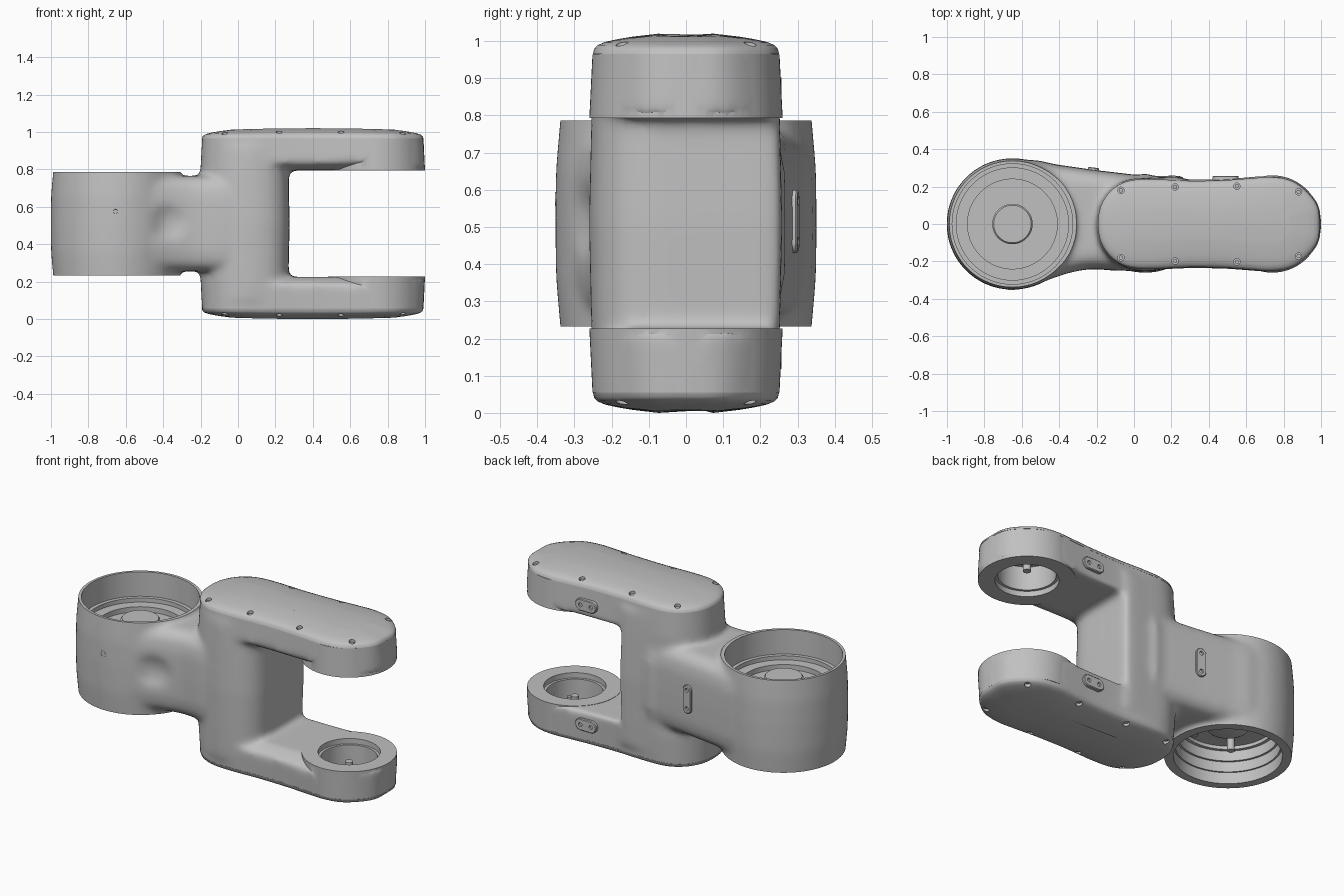
import bpy, bmesh, math
from mathutils import Matrix, Vector

if "Cube" in bpy.data.objects:
    bpy.data.objects.remove(bpy.data.objects["Cube"])

H = 1.02          # total height, the part mirrors about z = H / 2
BX, FX = -0.65, 0.74   # barrel axis and fork bore axis

grey = bpy.data.materials.new("light_grey")
grey.diffuse_color = (0.53, 0.53, 0.53, 1)
grey.use_nodes = True
grey.node_tree.nodes["Principled BSDF"].inputs["Base Color"].default_value = grey.diffuse_color


def circle(r, x=0, y=0, n=72):
    return [Vector((x + r * math.cos(2 * math.pi * i / n), y + r * math.sin(2 * math.pi * i / n))) for i in range(n)]


def smooth_loop(pts, sub=8):
    """Closed Catmull-Rom curve through the points."""
    p = [Vector(q) for q in pts]
    n, out = len(p), []
    for i in range(n):
        a, b, c, d = p[i - 1], p[i], p[(i + 1) % n], p[(i + 2) % n]
        for k in range(sub):
            t = k / sub
            out.append(0.5 * (2 * b + (c - a) * t + (2 * a - 5 * b + 4 * c - d) * t * t
                              + (3 * b - a - 3 * c + d) * t ** 3))
    return out


def slab(name, outline, levels, matrix=None):
    """Stack an anticlockwise outline through (z, inset) levels and close both ends."""
    n = len(outline)
    norms = []
    for i in range(n):
        t = (outline[(i + 1) % n] - outline[i - 1]).normalized()
        norms.append(Vector((t.y, -t.x)))
    bm = bmesh.new()
    rings = [[bm.verts.new((*(p - m * ins), z)) for p, m in zip(outline, norms)] for z, ins in levels]
    for a, b in zip(rings, rings[1:]):
        for i in range(n):
            j = (i + 1) % n
            bm.faces.new((a[i], a[j], b[j], b[i]))
    bm.faces.new(rings[0][::-1])
    bm.faces.new(rings[-1])
    bmesh.ops.recalc_face_normals(bm, faces=bm.faces)
    if matrix:
        bm.transform(matrix)
    me = bpy.data.meshes.new(name)
    bm.to_mesh(me)
    bm.free()
    me.materials.append(grey)
    ob = bpy.data.objects.new(name, me)
    bpy.context.collection.objects.link(ob)
    return ob


def lathe(name, x, y, profile, matrix=None):
    """Turned solid from (z, radius) pairs."""
    return slab(name, circle(0.5, x, y), [(z, 0.5 - r) for z, r in profile], matrix)


def activate(ob, others=()):
    bpy.ops.object.select_all(action='DESELECT')
    for o in (ob, *others):
        o.select_set(True)
    bpy.context.view_layer.objects.active = ob


def boolean(ob, tool, op='DIFFERENCE'):
    mod = ob.modifiers.new("boolean", 'BOOLEAN')
    mod.operation, mod.solver, mod.object = op, 'EXACT', tool
    activate(ob)
    bpy.ops.object.modifier_apply(modifier=mod.name)
    bpy.data.objects.remove(tool)


def both(levels):
    """The same levels for the upper side and mirrored for the lower side."""
    return (("upper", levels), ("lower", [(H - z, v) for z, v in levels]))


# Plan outline of the fork arms and covers
half = [(0.99, 0.09), (0.94, 0.166), (0.85, 0.235), (0.74, 0.257), (0.62, 0.251), (0.48, 0.241), (0.3, 0.238),
        (0.12, 0.246), (0.0, 0.243), (-0.08, 0.218), (-0.145, 0.165), (-0.187, 0.09)]
arm = smooth_loop([(0.998, 0)] + half + [(-0.2, 0)] + [(x, -y) for x, y in half[::-1]])

# Soft casting: barrel, neck, web and two arms, blended together
body = lathe("link_body", BX, 0, [(0.1, 0.325), (0.235, 0.339), (0.36, 0.35), (0.51, 0.352),
                                  (0.66, 0.35), (0.785, 0.339), (0.92, 0.325)])
neck_plan = smooth_loop([(0.15, 0), (0.1, 0.247), (0, 0.264), (-0.2, 0.288), (-0.4, 0.316), (-0.58, 0.338),
                         (-0.72, 0.22), (-0.78, 0), (-0.7, -0.2), (-0.56, -0.325), (-0.45, -0.297),
                         (-0.34, -0.262), (-0.22, -0.242), (-0.06, -0.25), (0.08, -0.22)])
low = [(0.255, 0.08), (0.27, 0.04), (0.305, 0.014), (0.37, 0.002)]
neck = slab("neck", neck_plan, low + [(H / 2, 0)] + [(H - z, v) for z, v in low[::-1]])
dent = lathe("dent", 0, 0, [(0.2 * math.sin(a), 0.2 * math.cos(a)) for a in
                            [math.radians(d) for d in range(-85, 86, 10)]],
             Matrix.Translation((-0.325, -0.438, 0.515)))
boolean(neck, dent)
# Web: sharp edge at the back of the slot, well rounded at the front
web = slab("web", smooth_loop([(0.27, 0), (0.27, 0.08), (0.27, 0.16), (0.268, 0.23), (0.25, 0.252), (0.12, 0.25),
                               (0.0, 0.243), (-0.08, 0.218), (-0.145, 0.165), (-0.187, 0.09), (-0.2, 0),
                               (-0.187, -0.09), (-0.145, -0.165), (-0.08, -0.22), (0.0, -0.25), (0.09, -0.254),
                               (0.18, -0.232), (0.24, -0.182), (0.266, -0.11)]),
           [(0.1, 0.005), (0.25, 0), (0.51, -0.006), (0.77, 0), (0.92, 0.005)])
parts = [neck, web]
square = [Vector(p) for p in ((-0.05, -0.15), (0.75, -0.15), (0.75, 0.15), (-0.05, 0.15))]
for side, lv in both([(0.795, -0.002), (0.965, 0.008), (1.06, 0.014)]):
    a = slab("arm_" + side, arm, lv)
    # sloping chamfer along the front inner edge
    s = 1 if side == "lower" else -1
    z = 0.2 if side == "lower" else H - 0.2
    m = Matrix.Translation((0, -0.215, z)) @ Matrix.Rotation(s * math.radians(24), 4, 'X')
    boolean(a, slab("chamfer", square, [(0, 0), (s * 0.15, 0)], m))
    parts.append(a)
activate(body, parts)
bpy.ops.object.join()
rem = body.modifiers.new("blend", 'REMESH')
rem.mode, rem.voxel_size = 'VOXEL', 0.014
bpy.ops.object.modifier_apply(modifier=rem.name)
smo = body.modifiers.new("soften", 'SMOOTH')
smo.factor, smo.iterations = 0.5, 22
bpy.ops.object.modifier_apply(modifier=smo.name)

# Crisp machined faces: barrel ends, cover seats, bearing bosses and their pockets
for side, lv in both([(0.787, 0.405), (0.95, 0.405)]):
    boolean(body, lathe("barrel_trim", BX, 0, lv))
box = [Vector(p) for p in ((-0.5, -0.6), (1.3, -0.6), (1.3, 0.6), (-0.5, 0.6))]
for side, lv in both([(0.965, 0), (1.2, 0)]):
    boolean(body, slab("seat_trim", box, lv))
for side, lv in both([(0.793, 0.26), (0.9645, 0.2515)]):
    boolean(body, lathe("boss", FX, 0, lv), 'UNION')
for side, lv in both([(0.70, 0.17), (0.825, 0.17), (0.825, 0.155), (1.0, 0.155)]):
    boolean(body, lathe("pocket", FX, 0, lv))

# Stepped bores at both ends of the barrel
boolean(body, lathe("top_bore", BX, 0, [(0.9, 0.322), (0.64, 0.322), (0.64, 0.30), (0.615, 0.30),
                                        (0.615, 0.24), (0.585, 0.24)]))
boolean(body, lathe("bottom_bore", BX, 0, [(0.1, 0.289), (0.30, 0.289), (0.30, 0.28), (0.36, 0.28),
                                           (0.36, 0.268), (0.42, 0.268), (0.42, 0.25), (0.44, 0.25)]))
lathe("top_hub", BX, 0, [(0.57, 0.108), (0.65, 0.108), (0.66, 0.10)])
lathe("bottom_hub", BX, 0, [(0.45, 0.11), (0.405, 0.11), (0.40, 0.10)])
for k in range(4):
    a = math.radians(45 + 90 * k)
    lathe("bottom_stud", BX + 0.18 * math.cos(a), 0.18 * math.sin(a), [(0.45, 0.02), (0.37, 0.02)])

# Domed covers with recessed screws, and posts inside the pockets
dome = [(0.965, 0.007), (0.981, 0.011), (0.991, 0.02), (1.0, 0.04), (1.007, 0.07), (1.013, 0.105), (1.017, 0.14),
        (1.02, 0.165)]
spots = [(x, s * y) for x, y in ((-0.07, 0.18), (0.22, 0.198), (0.55, 0.202), (0.88, 0.172)) for s in (1, -1)]


def droop(x):
    return 0.014 * ((x - 0.4) / 0.6) ** 2


for side, lv in both(dome):
    cover = slab("cover_" + side, arm, lv)
    up = side == "upper"
    for v in cover.data.vertices:      # covers fall away towards both ends
        top = v.co.z if up else H - v.co.z
        top -= droop(v.co.x) * (top - 0.965) / 0.055
        v.co.z = top if up else H - top
    for x, y in spots:
        zs = lambda *z: [v if up else H - v for v in z]
        d = droop(x)
        a, b = zs(0.983 - d, 1.1)
        boolean(cover, lathe("screw_hole", x, y, [(a, 0.017), (b, 0.017)]))
        a, b = zs(0.97, 0.992 - d)
        lathe("cover_screw", x, y, [(a, 0.011), (b, 0.011)])
for side, lv in both([(0.97, 0.035), (0.90, 0.035), (0.90, 0.022), (0.85, 0.022)]):
    lathe("post_" + side, FX, 0, lv)
    for s in (1, -1):
        lathe("pin_" + side, FX + 0.08, 0.06 * s, [(lv[0][0], 0.012), (lv[2][0], 0.012)])


# Rounded pads with two holes on the back
def pad(name, loc, length, width, turn, tilt):
    r, c = width / 2, (length - width) / 2
    pts = [Vector((math.copysign(c, math.cos(a)) + r * math.cos(a), r * math.sin(a)))
           for a in [2 * math.pi * (i + 0.5) / 32 for i in range(32)]]
    m = (Matrix.Translation(loc) @ Matrix.Rotation(math.radians(tilt), 4, 'Z')
         @ Matrix.Rotation(-math.pi / 2, 4, 'X') @ Matrix.Rotation(math.radians(turn), 4, 'Z'))
    ob = slab(name, pts, [(-0.04, 0), (-0.004, 0), (0, 0.004)], m)
    for s in (1, -1):
        boolean(ob, lathe("pad_hole", s * c, 0, [(-0.012, 0.012), (0.05, 0.012)], m))


pad("web_pad", (-0.215, 0.302, 0.515), 0.17, 0.06, 90, -7)
pad("upper_arm_pad", (0.49, 0.257, 0.87), 0.14, 0.07, 0, 0)
pad("lower_arm_pad", (0.49, 0.257, 0.15), 0.14, 0.07, 0, 0)

# Screw on the front of the barrel
lathe("barrel_screw", 0, 0, [(-0.02, 0.019), (0.002, 0.019), (0.002, 0.012), (-0.002, 0.01)],
      Matrix.Translation((-0.655, -0.35, 0.575)) @ Matrix.Rotation(math.pi / 2, 4, 'X'))

# Smooth shading with crisp edges kept
obs = list(bpy.context.collection.objects)
activate(body, obs)
bpy.ops.object.shade_smooth_by_angle(angle=math.radians(32))
